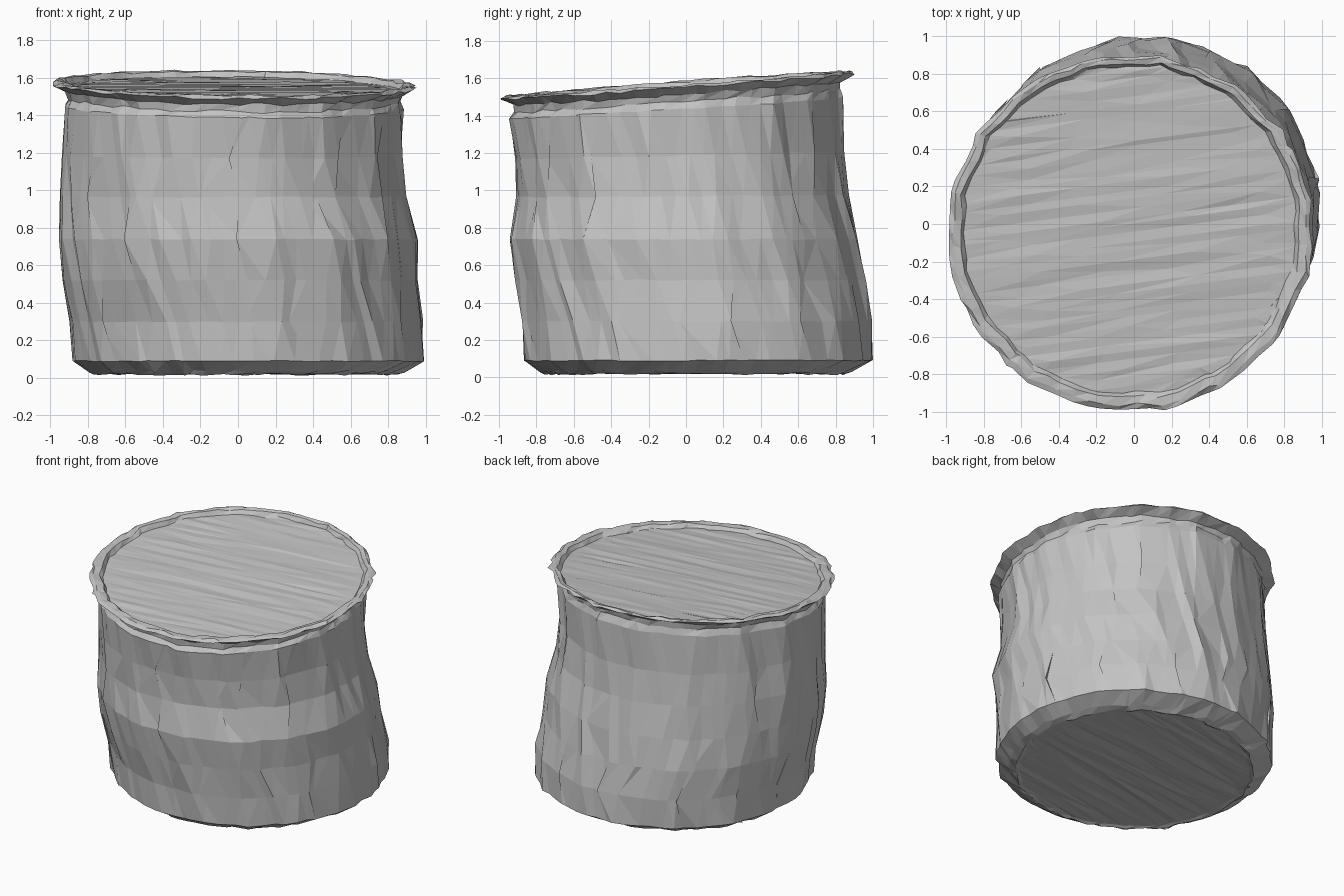
import bpy, bmesh, math, random
from mathutils import Vector

random.seed(11)
if "Cube" in bpy.data.objects:
    bpy.data.objects.remove(bpy.data.objects["Cube"], do_unlink=True)

SIDES = 72
STEP = math.tau / SIDES
FACET = math.tau / 16      # the trunk is broadly sixteen-sided

grey = bpy.data.materials.new("weathered_grey")
grey.use_nodes = True
colour = (0.55, 0.55, 0.55, 1)
grey.diffuse_color = colour
grey.node_tree.nodes["Principled BSDF"].inputs["Base Color"].default_value = colour

# Grain offsets shared by every ring, so the ridges run up the trunk
grain_turn = [random.uniform(-0.25, 0.25) for _ in range(SIDES)]
grain_depth = [random.uniform(-0.009, 0.009) for _ in range(SIDES)]


def ring(z, tilt, x0, x1, y0, y1, rough=0.006, dz=0.004, turn=0, cracks=0):
    """Rough sixteen-sided outline with flats on the given extents."""
    pts = []
    for i in range(SIDES):
        a = (i + grain_turn[i] + random.uniform(-0.2, 0.2)) * STEP + turn
        if random.random() < cracks:
            a -= 1.4 * STEP
        k = 1 / math.cos((a + FACET / 2) % FACET - FACET / 2)
        k += grain_depth[i] + random.uniform(-rough, rough)
        x = (x0 + x1) / 2 + (x1 - x0) / 2 * k * math.cos(a)
        y = (y0 + y1) / 2 + (y1 - y0) / 2 * k * math.sin(a)
        lean = tilt * (0.072 * y - 0.012 * x)
        pts.append(Vector((x, y, z + lean + random.uniform(-dz, dz))))
    return pts


def finish(bm, name):
    bmesh.ops.recalc_face_normals(bm, faces=bm.faces)
    mesh = bpy.data.meshes.new(name)
    bm.to_mesh(mesh)
    bm.free()
    mesh.materials.append(grey)
    bpy.context.collection.objects.link(bpy.data.objects.new(name, mesh))


def loft(rings, name):
    """Skin of triangles through a stack of rings."""
    bm = bmesh.new()
    rows = [[bm.verts.new(p) for p in r] for r in rings]
    for low, high in zip(rows, rows[1:]):
        for i in range(SIDES):
            j = (i + 1) % SIDES
            bm.faces.new((low[i], low[j], high[j]))
            bm.faces.new((low[i], high[j], high[i]))
    finish(bm, name)


def sawn_face(outline, name, up):
    """End cap cut into long narrow strips of grain."""
    bm = bmesh.new()
    edge = [bm.verts.new(p) for p in outline]
    bm.faces.new(edge if up else edge[::-1])
    along = Vector((1, 0.13, 0)).normalized()
    across = Vector((-along.y, along.x, 0))
    cuts = [(across, -0.9 + 0.045 * i + random.uniform(-0.012, 0.012)) for i in range(41)]
    cuts += [(along, d) for d in (-0.6, -0.2, 0.2, 0.6)]
    for normal, d in cuts:
        bmesh.ops.bisect_plane(bm, geom=bm.verts[:] + bm.edges[:] + bm.faces[:],
                               plane_co=normal * d, plane_no=normal)
    for v in bm.verts:
        if not v.is_boundary:
            if abs(v.co.x) < 0.7:
                v.co += along * random.uniform(-0.12, 0.12)
            v.co.z += random.uniform(-0.005, 0.005)
    bmesh.ops.triangulate(bm, faces=bm.faces)
    finish(bm, name)


# Trunk: height, lean, left/right and front/back extents of each band
bands = [
    (0.09, 0.0, -0.87, 0.985, -0.86, 0.99),
    (0.30, 0.0, -0.89, 0.98, -0.87, 0.985),
    (0.52, 0.0, -0.93, 0.95, -0.91, 0.95),
    (0.74, 0.0, -0.945, 0.955, -0.94, 0.91),
    (0.97, 0.1, -0.94, 0.89, -0.905, 0.865),
    (1.19, 0.3, -0.93, 0.87, -0.915, 0.835),
    (1.445, 0.85, -0.915, 0.88, -0.94, 0.835),
]
LEAN = -0.055
trunk = [ring(*b, turn=LEAN * i, rough=0.008, cracks=0.12 if 0 < i < 6 else 0)
         for i, b in enumerate(bands)]

# Chamfered foot with a ragged edge around a slightly sunken base
foot = [
    ring(0.025, 0, -0.74, 0.82, -0.72, 0.82, dz=0.003),
    ring(0.018, 0, -0.765, 0.845, -0.745, 0.845, dz=0.006),
    ring(0.035, 0, -0.79, 0.89, -0.78, 0.88, dz=0.008),
    trunk[0],
]

# Flared rim: pinched neck, thin ragged lip, then inward and down to the sawn face
TURN = LEAN * 6
rim = [
    trunk[-1],
    ring(1.485, 1, -0.895, 0.865, -0.915, 0.82, dz=0.010, turn=TURN),
    ring(1.525, 1, -0.915, 0.88, -0.92, 0.825, dz=0.008, turn=TURN),
    ring(1.562, 1, -0.985, 0.945, -0.99, 0.895, dz=0.008, turn=TURN),
    ring(1.575, 1, -0.96, 0.92, -0.965, 0.88, dz=0.007, turn=TURN),
    ring(1.570, 1, -0.92, 0.88, -0.92, 0.855, dz=0.007, turn=TURN),
    ring(1.543, 1, -0.90, 0.86, -0.90, 0.84, dz=0.003, turn=TURN),
]

loft(foot, "foot_chamfer")
loft(trunk, "trunk_bark")
loft(rim, "flared_rim")
sawn_face(rim[-1], "top_sawn_face", True)
sawn_face(foot[0], "bottom_sawn_face", False)
